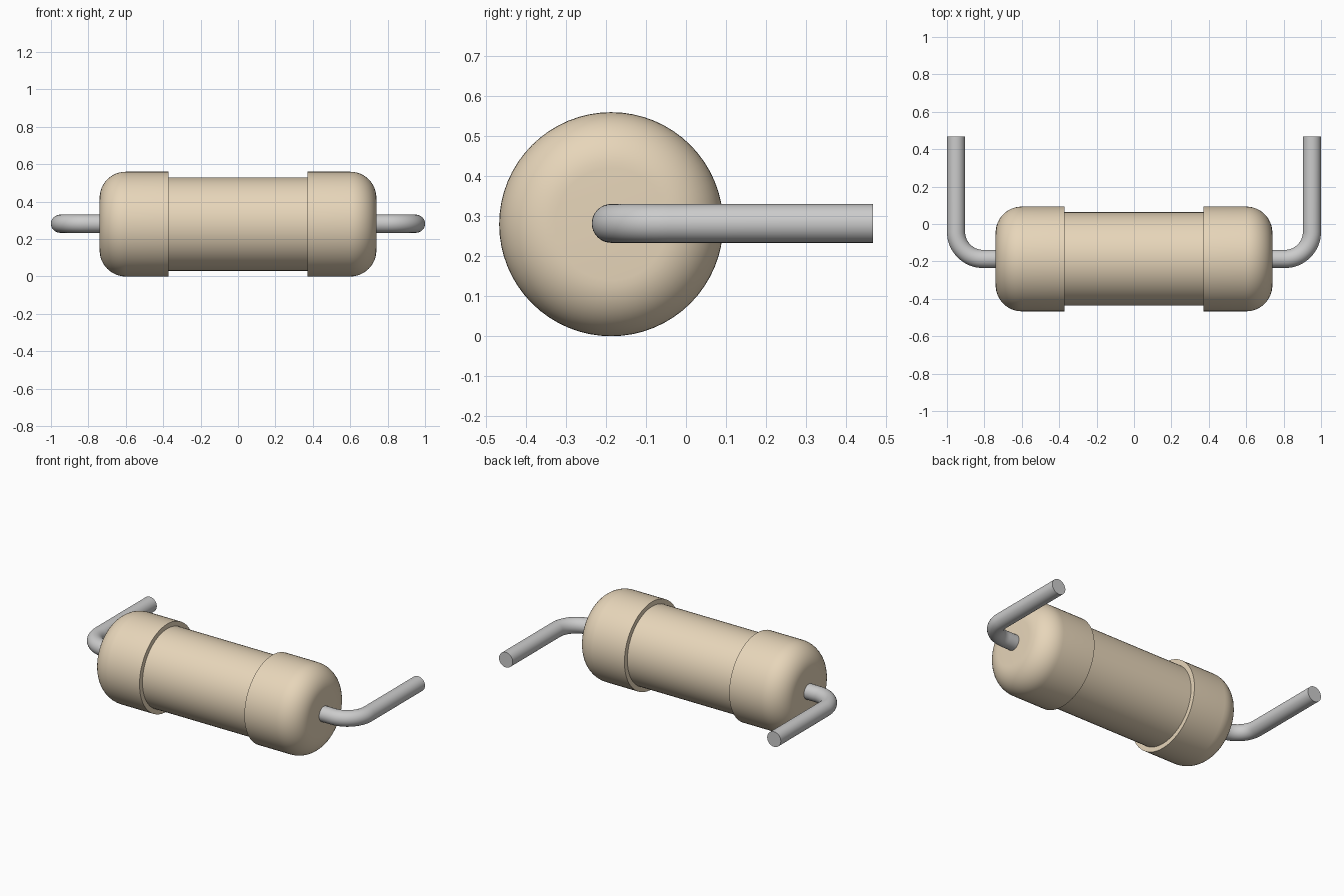
import bpy, bmesh
from math import sin, cos, pi, radians
from mathutils import Vector

if "Cube" in bpy.data.objects:
    bpy.data.objects.remove(bpy.data.objects["Cube"])

Y0, Z0 = -0.187, 0.28          # body axis
SEG = 64


def finish(name, rings, material=None):
    """Skin a list of rings into a closed, smooth-shaded tube."""
    bm = bmesh.new()
    loops = [[bm.verts.new(p) for p in ring] for ring in rings]
    n = len(loops[0])
    for a, b in zip(loops, loops[1:]):
        for i in range(n):
            j = (i + 1) % n
            bm.faces.new((a[i], a[j], b[j], b[i]))
    bm.faces.new(loops[0])
    bm.faces.new(loops[-1])
    bmesh.ops.recalc_face_normals(bm, faces=bm.faces)
    mesh = bpy.data.meshes.new(name)
    bm.to_mesh(mesh)
    bm.free()
    obj = bpy.data.objects.new(name, mesh)
    bpy.context.collection.objects.link(obj)
    if material:
        mesh.materials.append(material)
    bpy.ops.object.select_all(action='DESELECT')
    obj.select_set(True)
    bpy.context.view_layer.objects.active = obj
    bpy.ops.object.shade_smooth_by_angle(angle=radians(30))
    return obj


def ring(center, u, v, r, n):
    return [center + r * (cos(2 * pi * i / n) * u + sin(2 * pi * i / n) * v)
            for i in range(n)]


tan = bpy.data.materials.new("tan_ceramic")
tan.diffuse_color = (0.80, 0.67, 0.49, 1)
tan.use_nodes = True
tan.node_tree.nodes["Principled BSDF"].inputs["Base Color"].default_value = tan.diffuse_color

# Body: narrow barrel with two rounded end caps, turned around x
R, FIL, END = 0.28, 0.14, 0.74
half = [(0.372, 0.25), (0.372, R)]
for k in range(13):
    a = pi / 2 * k / 12
    half.append((END - FIL + FIL * sin(a), R - FIL + FIL * cos(a)))
profile = [(-x, r) for x, r in reversed(half)] + half
Y, Z = Vector((0, 1, 0)), Vector((0, 0, 1))
finish("resistor_body",
       [ring(Vector((x, Y0, Z0)), Y, Z, r, SEG) for x, r in profile], tan)

# Leads: round wire leaving each end and bending back towards +y
WIRE, BEND, XW = 0.0485, 0.145, 0.9515
for side, name in ((-1, "left_lead"), (1, "right_lead")):
    path = [(0.72, Y0, 0.0)]
    for k in range(17):
        a = pi / 2 * k / 16
        path.append((XW - BEND + BEND * sin(a), Y0 + BEND - BEND * cos(a), a))
    path.append((XW, 0.467, pi / 2))
    finish(name, [ring(Vector((side * x, y, Z0 + 0.002)),
                       Vector((side * sin(a), -cos(a), 0)), Z, WIRE, 32)
                  for x, y, a in path])
